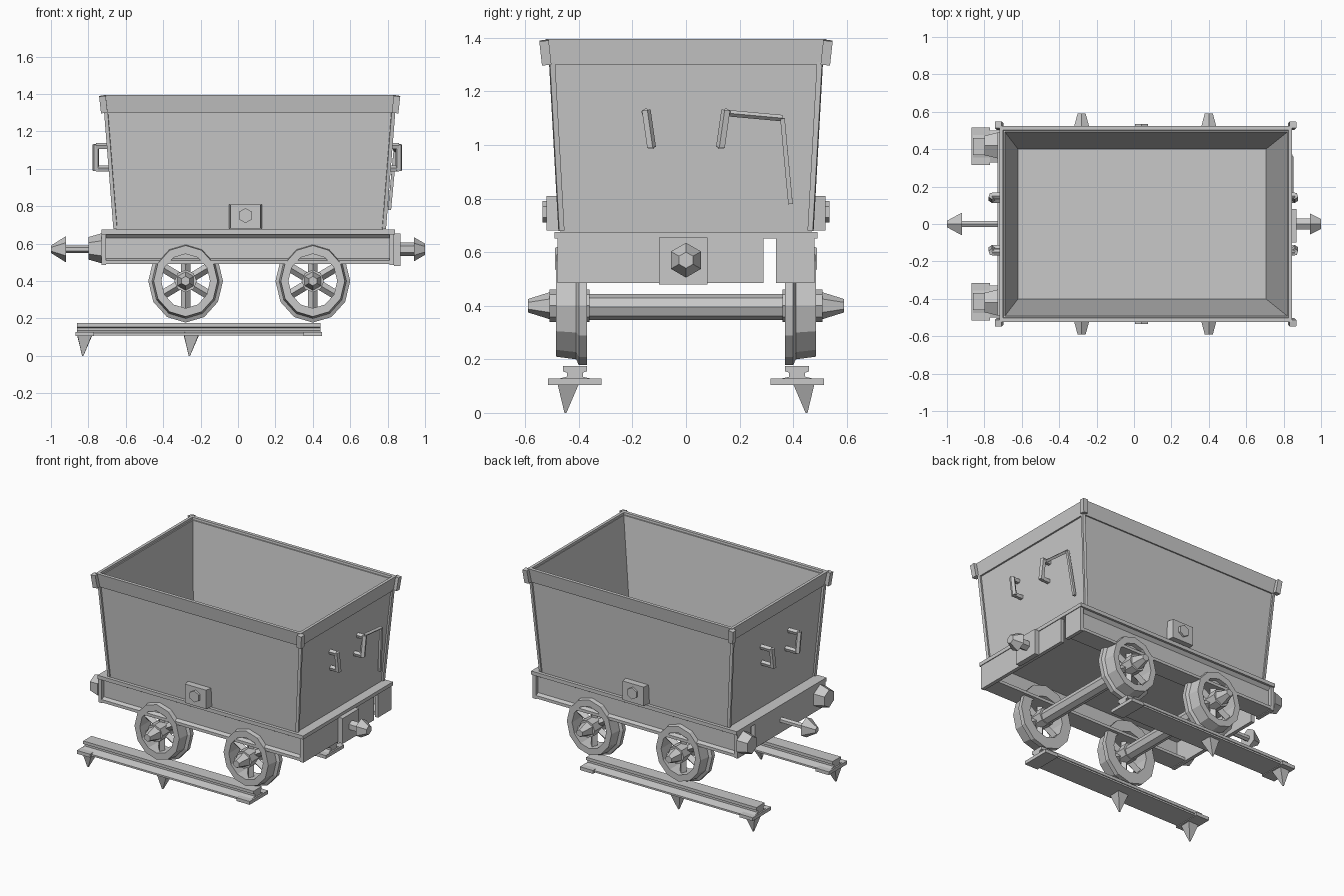
import bpy, bmesh, math
from mathutils import Vector, Matrix

if "Cube" in bpy.data.objects:
    bpy.data.objects.remove(bpy.data.objects["Cube"])

steel = bpy.data.materials.new("worn_grey")
steel.use_nodes = True
steel.diffuse_color = (0.58, 0.58, 0.58, 1)
steel.node_tree.nodes["Principled BSDF"].inputs["Base Color"].default_value = (0.58, 0.58, 0.58, 1)


def finish(name, bm):
    bmesh.ops.recalc_face_normals(bm, faces=bm.faces)
    mesh = bpy.data.meshes.new(name)
    bm.to_mesh(mesh)
    bm.free()
    mesh.materials.append(steel)
    obj = bpy.data.objects.new(name, mesh)
    bpy.context.collection.objects.link(obj)
    return obj


def loft(name, rings, closed=False):
    """Skin a list of point rings, capping the ends or closing the loop."""
    bm = bmesh.new()
    loops = [[bm.verts.new(p) for p in ring] for ring in rings]
    pairs = list(zip(loops, loops[1:]))
    if closed:
        pairs.append((loops[-1], loops[0]))
    for a, b in pairs:
        n = len(a)
        for i in range(n):
            j = (i + 1) % n
            bm.faces.new((a[i], a[j], b[j], b[i]))
    if not closed:
        bm.faces.new(loops[0])
        bm.faces.new(loops[-1])
    return finish(name, bm)


def rect(x0, x1, y, z):
    return [(x0, -y, z), (x1, -y, z), (x1, y, z), (x0, y, z)]


def box(name, lo, hi):
    return loft(name, [[(lo[0], lo[1], z), (hi[0], lo[1], z),
                        (hi[0], hi[1], z), (lo[0], hi[1], z)] for z in (lo[2], hi[2])])


def rod(name, a, b, radius, sides=8, tip=None):
    a, b = Vector(a), Vector(b)
    d = b - a
    bm = bmesh.new()
    m = Matrix.Translation((a + b) / 2) @ d.to_track_quat('Z', 'Y').to_matrix().to_4x4()
    bmesh.ops.create_cone(bm, cap_ends=True, segments=sides, radius1=radius,
                          radius2=radius if tip is None else tip, depth=d.length, matrix=m)
    return finish(name, bm)


def extrude_x(name, profile, x0, x1):
    return loft(name, [[(x, y, z) for y, z in profile] for x in (x0, x1)])


# Tapered open hopper
loft("hopper", [rect(-0.65, 0.775, 0.468, 0.67), rect(-0.70, 0.83, 0.505, 1.38),
                rect(-0.69, 0.82, 0.492, 1.38), rect(-0.62, 0.705, 0.40, 0.70)])

# Rim band round the mouth
loft("hopper_rim", [rect(-0.705, 0.835, 0.51, 1.30), rect(-0.72, 0.845, 0.525, 1.395),
                    rect(-0.70, 0.825, 0.502, 1.395), rect(-0.69, 0.815, 0.492, 1.30)], closed=True)

# Corner straps and rim corner brackets
for low, top, rim, sx in ((-0.655, -0.705, -0.715, -1), (0.78, 0.83, 0.84, 1)):
    for s in (-1, 1):
        rod("corner_strap", (low, s * 0.465, 0.68), (top, s * 0.50, 1.31), 0.014, 4)
        rod("rim_bracket", (rim, s * 0.52, 1.30), (rim + sx * 0.01, s * 0.53, 1.39), 0.025, 4)

# Chassis deck, side channels, and end beams with a slot near one side
box("deck", (-0.73, -0.49, 0.65), (0.84, 0.49, 0.675))
for s in (-1, 1):
    channel = [(0.48, 0.655), (0.455, 0.63), (0.455, 0.52), (0.48, 0.51),
               (0.48, 0.49), (0.35, 0.49), (0.35, 0.51), (0.425, 0.52), (0.425, 0.655)]
    extrude_x("side_beam", [(s * y, z) for y, z in channel], -0.73, 0.83)
for name, x in (("rear_beam", -0.73), ("front_beam", 0.81)):
    box(name, (x, -0.48, 0.485), (x + 0.025, 0.29, 0.66))
    box(name + "_end", (x, 0.335, 0.485), (x + 0.025, 0.48, 0.66))

# Side latch brackets
for s in (-1, 1):
    loft("side_bracket", [[(x, s * y, z) for x, y in
                           ((-0.05, 0.46), (0.13, 0.46), (0.12, 0.52), (-0.04, 0.52))]
                          for z in (0.68, 0.81)])
    rod("bracket_pin", (0.04, s * 0.51, 0.75), (0.04, s * 0.535, 0.75), 0.04, 6)

# Couplings at both ends and short bumper brackets at the rear
box("front_coupling_plate", (0.835, -0.10, 0.48), (0.87, 0.08, 0.655))
rod("front_coupling", (0.86, 0, 0.57), (0.96, 0, 0.57), 0.035, 6)
rod("front_coupling_head", (0.94, 0, 0.57), (1.0, 0, 0.57), 0.065, 6, 0.03)
rod("rear_coupling", (-0.73, 0, 0.57), (-0.95, 0, 0.57), 0.02, 6)
rod("rear_coupling_head", (-0.92, 0, 0.57), (-1.0, 0, 0.57), 0.07, 6, 0.02)
for s in (-1, 1):
    rod("rear_bumper", (-0.73, s * 0.42, 0.575), (-0.80, s * 0.42, 0.575), 0.08, 6, 0.06)

# Grab handles on the end walls
for x, wall in ((-0.76, -0.67), (0.86, 0.80)):
    for s in (-1, 1):
        rod("handle_bar", (x, s * 0.13, 0.99), (x, s * 0.15, 1.13), 0.018, 5)
        for y, z in ((0.13, 1.0), (0.15, 1.12)):
            rod("handle_post", (wall, s * y, z), (x, s * y, z), 0.018, 5)
rod("chain_top", (0.84, 0.14, 1.12), (0.84, 0.36, 1.10), 0.012, 4)
rod("chain_drop", (0.84, 0.36, 1.10), (0.81, 0.39, 0.78), 0.012, 4)


# Spoked wheels, lathed from a flanged tyre profile
def wheel(cx, cz, s):
    profile = [(0.145, 0.37), (0.222, 0.37), (0.222, 0.40), (0.20, 0.41),
               (0.19, 0.485), (0.145, 0.485)]
    rings = []
    for i in range(12):
        a = math.tau * i / 12
        rings.append([(cx + r * math.cos(a) * 0.9, s * y, cz + r * math.sin(a)) for r, y in profile])
    loft("wheel_tyre", rings, closed=True)
    for i in range(6):
        a = math.tau * (i + 0.5) / 6
        rod("wheel_spoke", (cx, s * 0.43, cz),
            (cx + 0.155 * math.cos(a), s * 0.43, cz + 0.16 * math.sin(a)), 0.025, 4)
    rod("wheel_hub", (cx, s * 0.36, cz), (cx, s * 0.51, cz), 0.06, 8)
    rod("hub_cap", (cx, s * 0.51, cz), (cx, s * 0.59, cz), 0.05, 6, 0.025)


for cx in (-0.28, 0.40):
    rod("axle", (cx, -0.40, 0.395), (cx, 0.40, 0.395), 0.048, 8)
    for s in (-1, 1):
        wheel(cx, 0.4, s)

# Rails with a broad foot, and spikes driven below
half = [(0.085, 0.11), (0.085, 0.122), (0.03, 0.135), (0.03, 0.15), (0.045, 0.155), (0.045, 0.175)]
for s in (-1, 1):
    rail = half + [(-y, z) for y, z in reversed(half)]
    extrude_x("rail", [(s * 0.415 + y, z) for y, z in rail], -0.86, 0.44)
    for x in (-0.82, -0.25):
        rod("rail_spike", (x, s * 0.44, 0.12), (x - 0.01, s * 0.45, 0.0), 0.06, 4, 0.005)
    for x in (-0.87, 0.35):
        box("rail_joint", (x, s * 0.415 - 0.1, 0.105), (x + 0.1, s * 0.415 + 0.1, 0.128))
